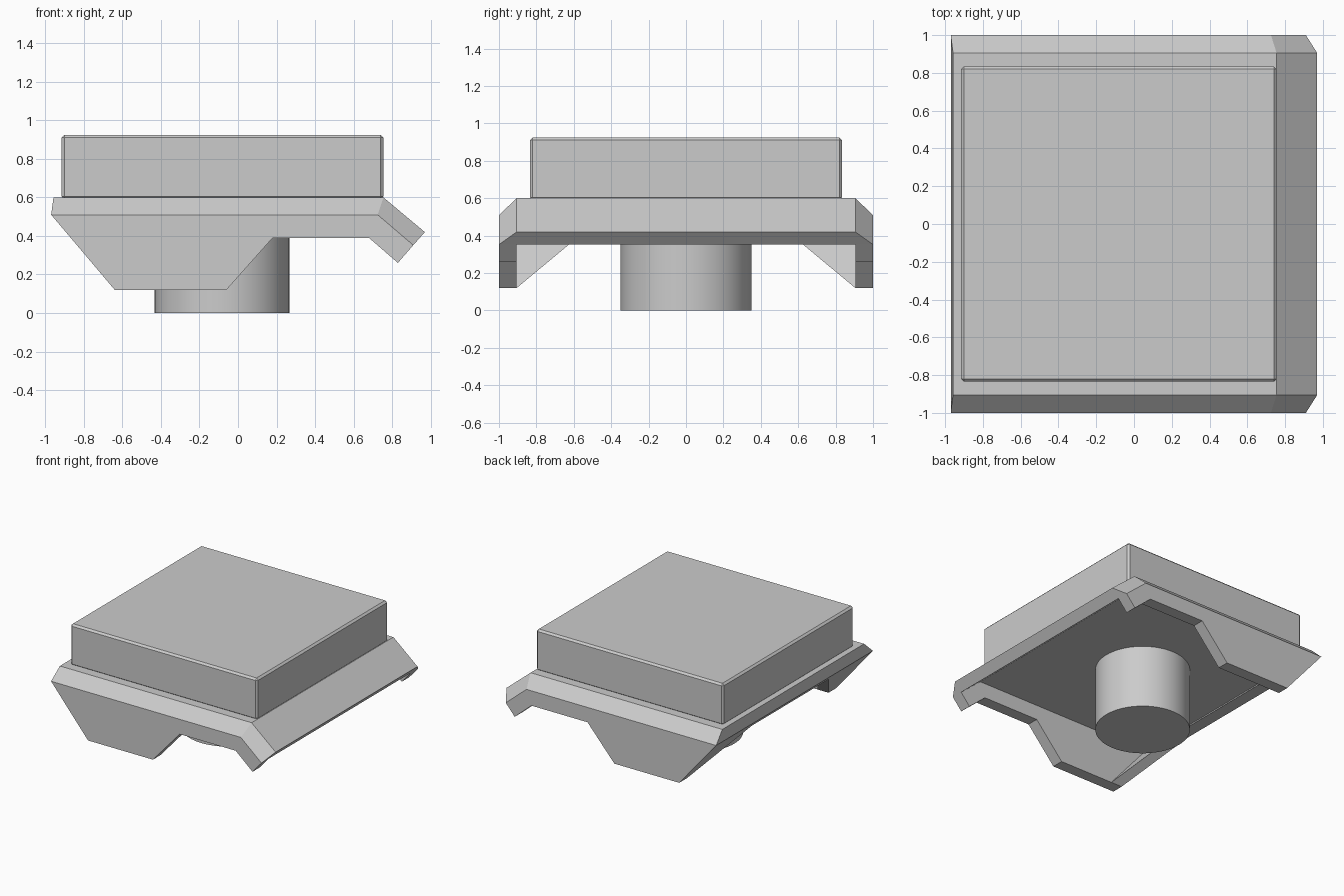
import bpy, bmesh

if "Cube" in bpy.data.objects:
    bpy.data.objects.remove(bpy.data.objects["Cube"])


def finish(bm, name):
    bmesh.ops.remove_doubles(bm, verts=bm.verts, dist=1e-4)
    bmesh.ops.recalc_face_normals(bm, faces=bm.faces)
    me = bpy.data.meshes.new(name)
    bm.to_mesh(me)
    bm.free()
    ob = bpy.data.objects.new(name, me)
    bpy.context.collection.objects.link(ob)
    return ob


def face(bm, pts):
    unique = [p for i, p in enumerate(pts) if p not in pts[:i]]
    bm.faces.new([bm.verts.new(p) for p in unique])


def strip(bm, a, b):
    for i in range(len(a) - 1):
        face(bm, [a[i], a[i + 1], b[i + 1], b[i]])


def at(path, y):
    return [(x, y, z) for x, z in path]


# Hooded base: bent plate with chamfered sides and cut-out side walls
top = [(-.958, .6), (.755, .6), (.97, .42)]
under = [(-.97, .51), (.725, .51), (.91, .352)]
lower = [(.91, .352), (.83, .26), (.68, .39), (.18, .39),
         (-.06, .12), (-.64, .12), (-.97, .51)]
inner, outer = .905, 1.0
bm = bmesh.new()
strip(bm, at(top, -inner), at(top, inner))
strip(bm, at(under, -inner), at(under, inner))
for k in (0, 2):
    end = [top[k], under[k]]
    strip(bm, at(end, -inner), at(end, inner))
for s in (-1, 1):
    i, o = s * inner, s * outer
    strip(bm, at(top, i), at(under, o))
    strip(bm, at(lower, i), at(lower, o))
    for k in (0, 2):
        face(bm, at([top[k], under[k]], i) + at([under[k]], o))
    for y in (i, o):
        face(bm, at(under + lower[1:-1], y))
finish(bm, "hooded_base")

# Sloping back panel with a wide cut-out leaving corner gussets
outline = [(-.905, .12), (-.49, .465), (.49, .465), (.905, .12), (.905, .51), (-.905, .51)]


def slope(y, z, depth):
    return (-.97 + (.51 - z) * .33 / .39 + depth, y, z)


bm = bmesh.new()
back = [slope(y, z, 0) for y, z in outline]
front = [slope(y, z, .1) for y, z in outline]
face(bm, back)
face(bm, front)
strip(bm, back + back[:1], front + front[:1])
finish(bm, "back_panel")

# Raised top block with fine bevelled edges
bpy.ops.mesh.primitive_cube_add(size=1, location=(-.08, 0, .7575))
block = bpy.context.object
block.name = "top_block"
block.scale = (1.67, 1.67, .335)
bpy.ops.object.transform_apply(location=False, rotation=False, scale=True)
bev = block.modifiers.new("bevel", 'BEVEL')
bev.width = .015
bev.segments = 1

# Round stem underneath
bpy.ops.mesh.primitive_cylinder_add(vertices=64, radius=.35, depth=.52, location=(-.083, 0, .26))
bpy.context.object.name = "stem"
bpy.ops.object.shade_smooth_by_angle()
